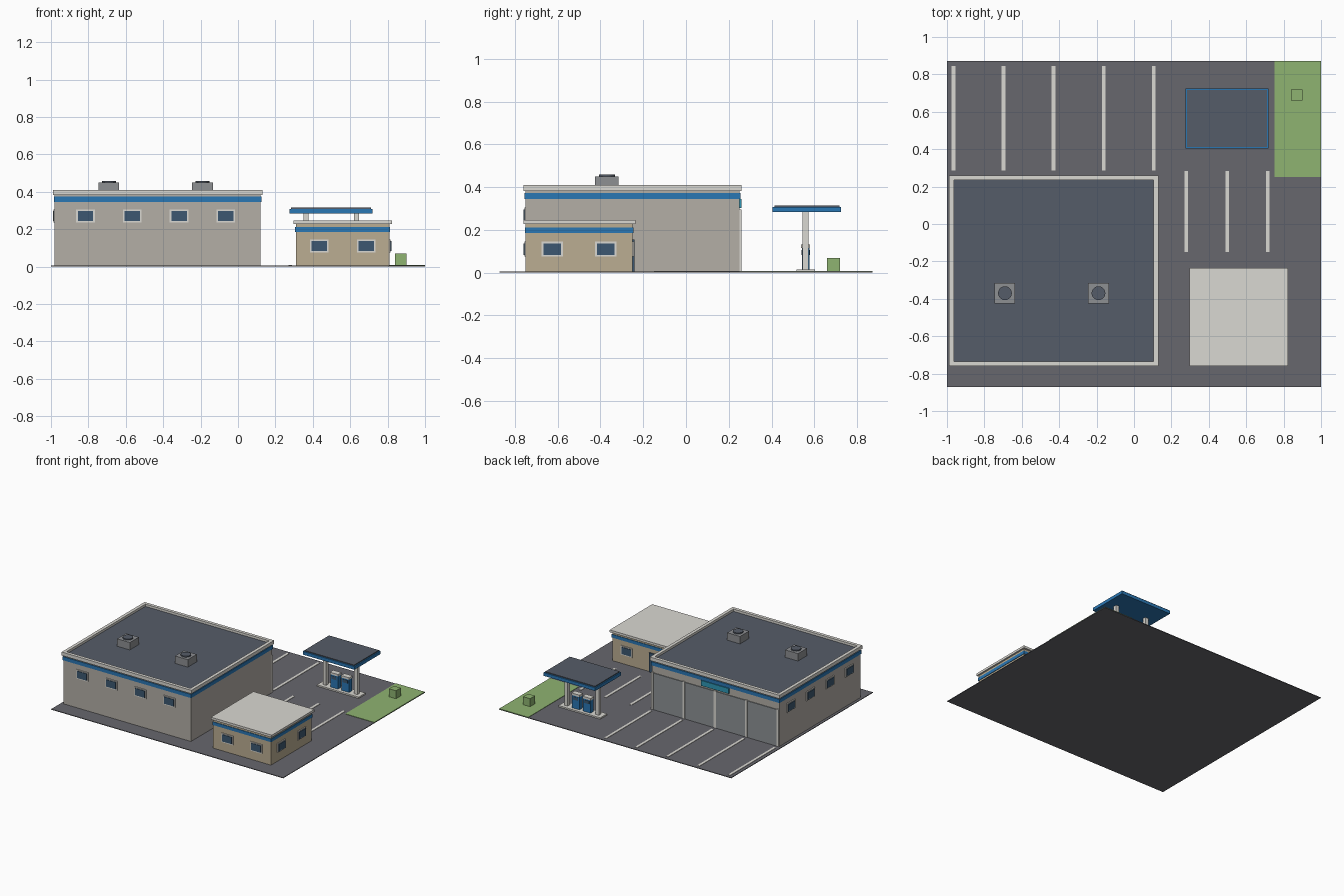
import bpy, bmesh

if "Cube" in bpy.data.objects:
    bpy.data.objects.remove(bpy.data.objects["Cube"])


def material(name, rgb):
    m = bpy.data.materials.new(name)
    # picked display colours -> linear
    m.diffuse_color = [(c / 255) ** 2.2 for c in rgb] + [1]
    m.use_nodes = True
    m.node_tree.nodes["Principled BSDF"].inputs["Base Color"].default_value = m.diffuse_color
    return m


ASPHALT = material("asphalt", (103, 103, 109))
GRASS = material("grass", (141, 178, 112))
WALL = material("warm_grey_wall", (178, 173, 165))
TAN = material("tan_wall", (186, 172, 145))
TRIM = material("off_white", (217, 215, 209))
BLUE = material("blue", (46, 118, 178))
SLATE = material("slate", (86, 93, 104))
GLASS = material("glass", (62, 88, 112))
TEAL = material("teal", (50, 150, 180))
DOOR = material("door_grey", (140, 145, 148))
METAL = material("unit_grey", (140, 142, 145))


def finish(name, bm, mat):
    me = bpy.data.meshes.new(name)
    bm.to_mesh(me)
    bm.free()
    me.materials.append(mat)
    ob = bpy.data.objects.new(name, me)
    bpy.context.collection.objects.link(ob)
    return ob


def box(name, x, y, z, mat):
    """Box from (min, max) ranges."""
    bm = bmesh.new()
    bmesh.ops.create_cube(bm, size=1)
    for v in bm.verts:
        v.co = [r[0] if c < 0 else r[1] for c, r in zip(v.co, (x, y, z))]
    return finish(name, bm, mat)


def cbox(name, cx, cy, w, d, z, mat):
    return box(name, (cx - w / 2, cx + w / 2), (cy - d / 2, cy + d / 2), z, mat)


def rim(name, x, y, z, t, mat):
    """Rectangular ring with mitred corners."""
    bm = bmesh.new()

    def loop(o, h):
        return [bm.verts.new(p) for p in (
            (x[0] + o, y[0] + o, h), (x[1] - o, y[0] + o, h),
            (x[1] - o, y[1] - o, h), (x[0] + o, y[1] - o, h))]
    loops = [loop(0, z[0]), loop(0, z[1]), loop(t, z[1]), loop(t, z[0])]
    for k in range(4):
        a, b = loops[k], loops[(k + 1) % 4]
        for i in range(4):
            j = (i + 1) % 4
            bm.faces.new((a[i], a[j], b[j], b[i]))
    bmesh.ops.recalc_face_normals(bm, faces=bm.faces)
    return finish(name, bm, mat)


def window(name, axis, u, wall, sign, z):
    """Framed window on a wall; axis 'x' means it runs along x."""
    for part, w, h, out, mat in (("frame", 0.1, 0.07, 0.006, TRIM),
                                 ("glass", 0.082, 0.054, 0.010, GLASS)):
        along = (u - w / 2, u + w / 2)
        deep = tuple(sorted((wall - sign * 0.005, wall + sign * out)))
        xr, yr = (along, deep) if axis == 'x' else (deep, along)
        box(f"{name}_{part}", xr, yr, (z - h / 2, z + h / 2), mat)


# Lot, grass and painted lines
box("lot", (-1, 1), (-0.872, 0.872), (0, 0.005), ASPHALT)
box("grass", (0.75, 1), (0.25, 0.872), (0.001, 0.008), GRASS)
cbox("bush", 0.87, 0.69, 0.06, 0.06, (0.005, 0.07), GRASS)
for x in (-0.965, -0.698, -0.43, -0.162, 0.105):
    cbox("bay_line", x, 0.565, 0.02, 0.56, (0.003, 0.008), TRIM)
for x in (0.28, 0.498, 0.715):
    cbox("parking_line", x, 0.067, 0.02, 0.435, (0.003, 0.008), TRIM)

# Main garage shell
box("garage_walls", (-0.98, 0.12), (-0.75, 0.25), (0.003, 0.385), WALL)
box("garage_roof", (-0.97, 0.11), (-0.74, 0.24), (0.38, 0.392), SLATE)
rim("garage_stripe", (-0.985, 0.125), (-0.755, 0.255), (0.346, 0.374), 0.01, BLUE)
rim("garage_parapet", (-0.988, 0.13), (-0.76, 0.26), (0.383, 0.41), 0.025, TRIM)

# Garage windows
for i in range(4):
    window("garage_front_window", 'x', -0.815 + 0.25 * i, -0.75, -1, 0.27)
    window("garage_side_window", 'y', 0.11 - 0.24 * i, -0.98, -1, 0.27)

# Bay doors, posts and sign on the back wall
for i in range(4):
    cbox("bay_door", -0.834 + 0.27 * i, 0.25, 0.25, 0.012, (0.005, 0.29), DOOR)
for i in range(5):
    cbox("bay_post", min(max(-0.969 + 0.27 * i, -0.969), 0.111), 0.25, 0.018, 0.018,
         (0.005, 0.295), TRIM)
cbox("blank_sign", -0.43, 0.253, 0.24, 0.014, (0.304, 0.345), TEAL)

# Rooftop units
for x in (-0.69, -0.19):
    cbox("roof_unit", x, -0.37, 0.11, 0.11, (0.39, 0.45), METAL)
    bm = bmesh.new()
    bmesh.ops.create_cone(bm, cap_ends=True, segments=20, radius1=0.037,
                          radius2=0.037, depth=0.012)
    bmesh.ops.translate(bm, verts=bm.verts, vec=(x, -0.37, 0.453))
    finish("roof_unit_fan", bm, SLATE)

# Small office
box("office_walls", (0.31, 0.81), (-0.75, -0.25), (0.003, 0.23), TAN)
rim("office_stripe", (0.306, 0.814), (-0.754, -0.246), (0.186, 0.211), 0.01, BLUE)
box("office_roof", (0.298, 0.823), (-0.76, -0.236), (0.228, 0.246), TRIM)
for i in range(2):
    window("office_front_window", 'x', 0.435 + 0.25 * i, -0.75, -1, 0.11)
    window("office_side_window", 'y', -0.625 + 0.25 * i, 0.81, 1, 0.11)
window("office_back_window", 'x', 0.685, -0.25, 1, 0.11)
cbox("office_door", 0.44, -0.25, 0.1, 0.016, (0.005, 0.155), GLASS)

# Fuel canopy, posts, island and pumps
box("canopy", (0.275, 0.72), (0.405, 0.725), (0.283, 0.308), BLUE)
box("canopy_top", (0.283, 0.712), (0.413, 0.717), (0.306, 0.315), SLATE)
cbox("pump_island", 0.498, 0.56, 0.36, 0.085, (0.003, 0.016), TRIM)
for x in (0.363, 0.633):
    cbox("canopy_post", x, 0.56, 0.028, 0.028, (0.014, 0.285), TRIM)
for x in (0.45, 0.546):
    cbox("pump_body", x, 0.56, 0.064, 0.036, (0.014, 0.118), BLUE)
    cbox("pump_cap", x, 0.56, 0.07, 0.042, (0.116, 0.132), TRIM)
    for s in (-1, 1):
        cbox("pump_screen", x, 0.56 + s * 0.018, 0.042, 0.005, (0.083, 0.107), GLASS)
